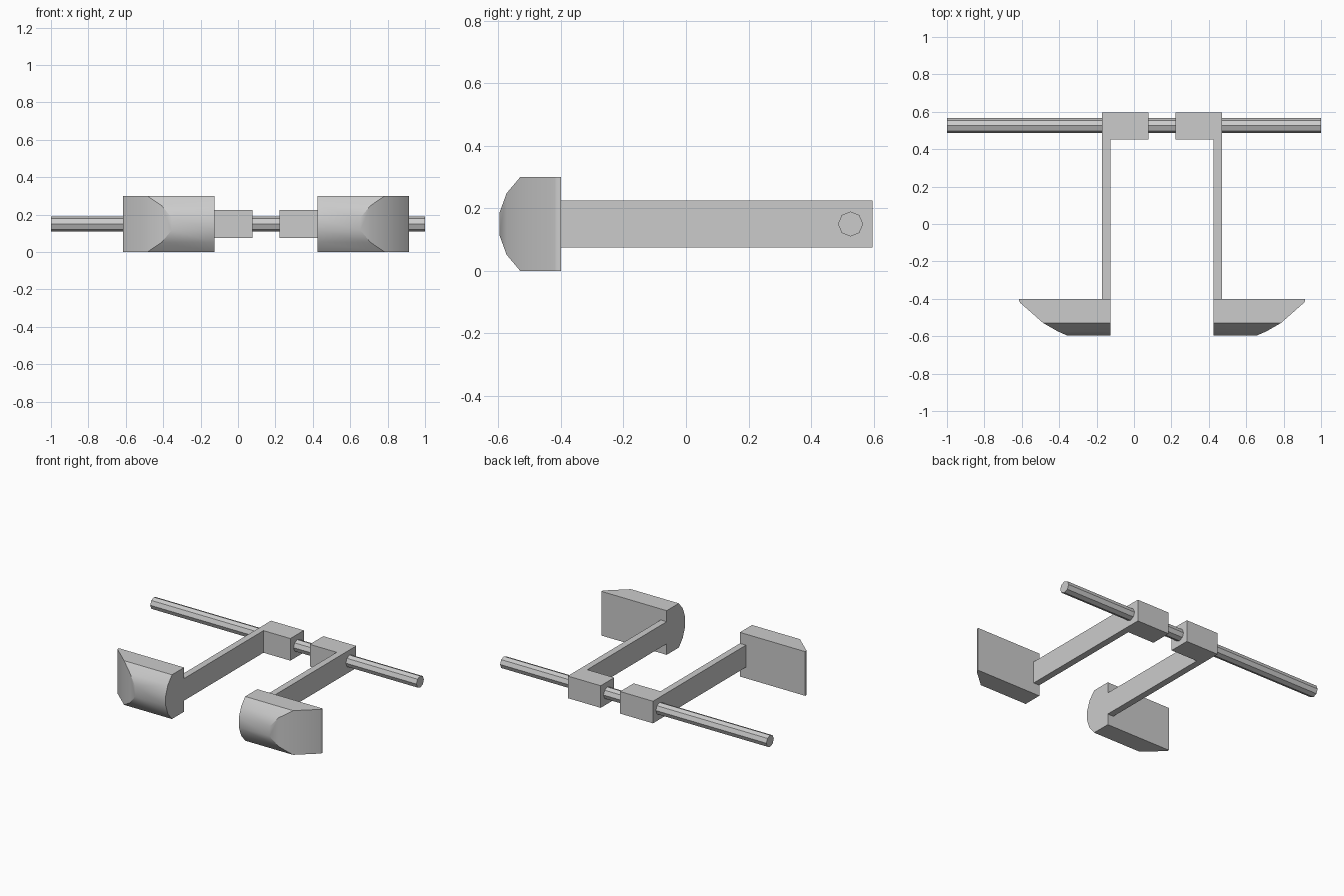
import bpy
import bmesh
from math import radians, cos, sin

cube = bpy.data.objects.get("Cube")
if cube:
    bpy.data.objects.remove(cube, do_unlink=True)

MID = 0.15      # mirror plane in x, and height of the centre line
BACK = 0.597    # rear end of the arms

grey = bpy.data.materials.new("plain grey")
grey.use_nodes = True
colour = (0.6, 0.6, 0.6, 1)
grey.diffuse_color = colour
grey.node_tree.nodes["Principled BSDF"].inputs["Base Color"].default_value = colour


def hull(name, points):
    """Make a closed convex part around the given points."""
    bm = bmesh.new()
    for p in points:
        bm.verts.new(p)
    bmesh.ops.convex_hull(bm, input=bm.verts)
    bmesh.ops.dissolve_limit(bm, angle_limit=radians(0.5),
                             verts=bm.verts, edges=bm.edges)
    bmesh.ops.recalc_face_normals(bm, faces=bm.faces)
    mesh = bpy.data.meshes.new(name)
    bm.to_mesh(mesh)
    bm.free()
    mesh.materials.append(grey)
    obj = bpy.data.objects.new(name, mesh)
    bpy.context.collection.objects.link(obj)
    return obj


def box(name, xs, ys, zs):
    return hull(name, [(x, y, z) for x in xs for y in ys for z in zs])


def smooth(obj, angle):
    bpy.ops.object.select_all(action="DESELECT")
    obj.select_set(True)
    bpy.context.view_layer.objects.active = obj
    bpy.ops.object.shade_smooth_by_angle(angle=radians(angle))


def pad_points(side):
    """Rounded-front pad whose outer end tapers back to a thin edge."""
    def at(d):
        return MID + side * d
    inner, outer = 0.275, 0.765
    points = [(at(inner), -0.4, z) for z in (0, 0.3)]
    for d, y in ((outer, -0.4), (outer, -0.41), (outer - 0.005, -0.42)):
        points += [(at(d), y, z) for z in (0, 0.3)]
    # Curved front, with the taper starting further in near the middle
    for angle, reach in ((50, 0.635), (30, 0.558), (10, 0.505)):
        a = radians(angle)
        y = -0.404 - 0.196 * cos(a)
        for s in (1, -1):
            z = MID + s * 0.196 * sin(a)
            points += [(at(inner), y, z), (at(reach), y, z)]
    return points


# Two mirrored clamps: pad, arm and sliding block
for label, side in (("right", -1), ("left", 1)):
    pad = hull(label + "_pad", pad_points(side))
    smooth(pad, 30)
    box(label + "_arm", (MID + side * 0.275, MID + side * 0.32),
        (-0.4, BACK), (0.075, 0.225))
    box(label + "_block", (MID + side * 0.073, MID + side * 0.32),
        (0.452, BACK), (0.075, 0.225))

# Eight-sided cross rod
angles = [radians(45 * i) for i in range(8)]
hull("cross_rod", [(x, 0.526 + 0.04 * cos(a), MID + 0.04 * sin(a))
                   for x in (-1, 1) for a in angles])
